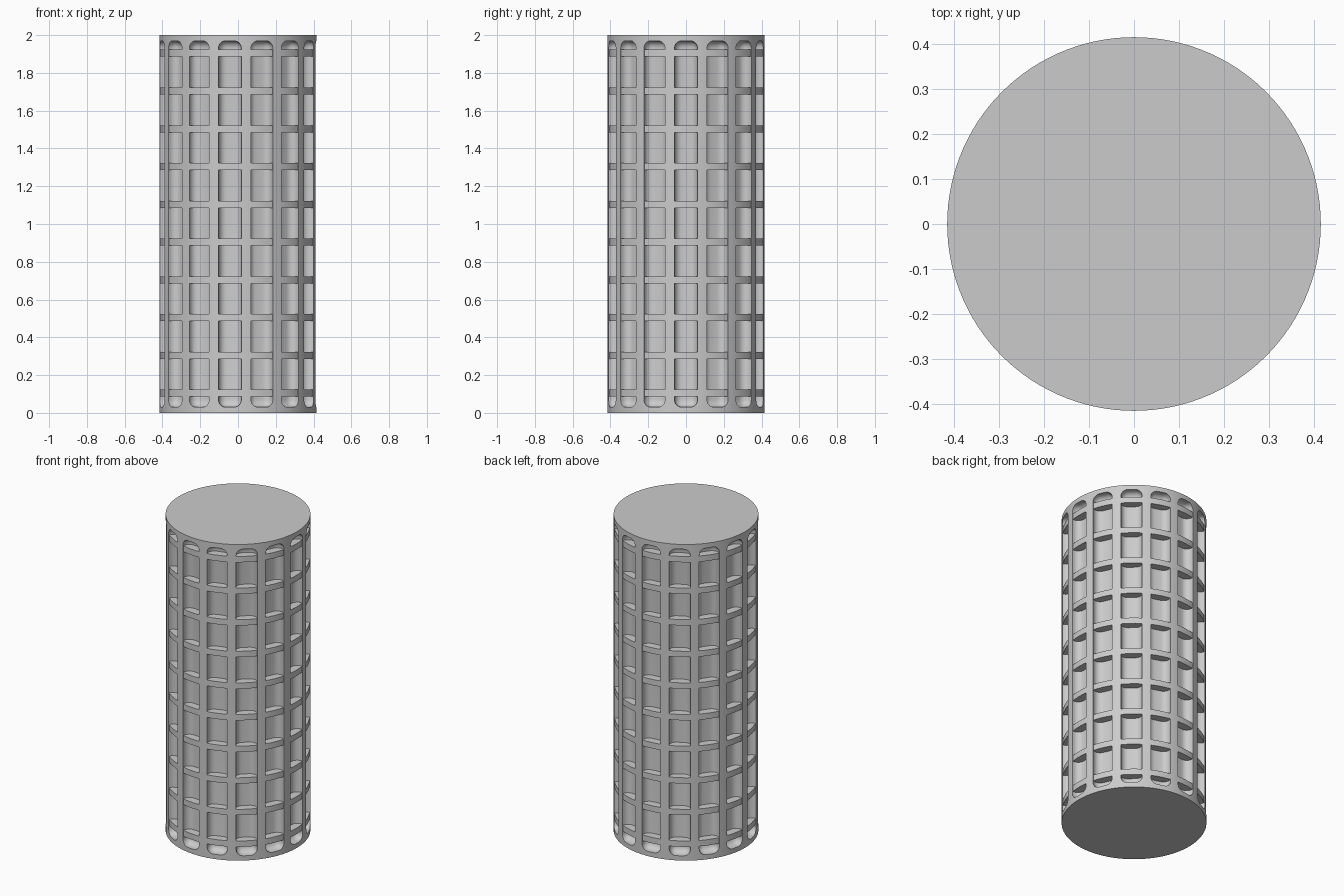
import bpy
import math
from mathutils import Matrix

RADIUS, HEIGHT, FLUTES, RINGS = 0.415, 2.0, 15, 10

if "Cube" in bpy.data.objects:
    bpy.data.objects.remove(bpy.data.objects["Cube"], do_unlink=True)

grey = bpy.data.materials.new("light grey")
grey.use_nodes = True
grey.diffuse_color = (0.6, 0.6, 0.6, 1)
grey.node_tree.nodes["Principled BSDF"].inputs["Base Color"].default_value = (0.6, 0.6, 0.6, 1)


def apply_modifiers(obj):
    bpy.ops.object.select_all(action="DESELECT")
    obj.select_set(True)
    bpy.context.view_layer.objects.active = obj
    for mod in list(obj.modifiers):
        bpy.ops.object.modifier_apply(modifier=mod.name)


def smooth(obj):
    bpy.ops.object.select_all(action="DESELECT")
    obj.select_set(True)
    bpy.context.view_layer.objects.active = obj
    bpy.ops.object.shade_smooth_by_angle(angle=math.radians(30))


# Solid column
bpy.ops.mesh.primitive_cylinder_add(vertices=120, radius=RADIUS, depth=HEIGHT,
                                    location=(0, 0, HEIGHT / 2))
column = bpy.context.object
column.name = "fluted_column"
column.data.materials.append(grey)

# Rounded pocket shape, reaching from the flute floor out past the wall
FLOOR, OUTER = 0.36, 0.52
bpy.ops.mesh.primitive_cube_add(size=1)
cutter = bpy.context.object
cutter.name = "flute_cutter"
cutter.data.transform(Matrix.Translation(((FLOOR + OUTER) / 2, 0, HEIGHT / 2))
                      @ Matrix.Diagonal((OUTER - FLOOR, 0.122, 1.94, 1)))
bevel = cutter.modifiers.new("round", "BEVEL")
bevel.width = 0.04
bevel.segments = 6
apply_modifiers(cutter)
cutter.data.materials.append(grey)

# Cut the flutes evenly around the column
for i in range(FLUTES):
    cutter.rotation_euler.z = math.tau * i / FLUTES
    bpy.context.view_layer.update()
    cut = column.modifiers.new("flute", "BOOLEAN")
    cut.operation = "DIFFERENCE"
    cut.solver = "EXACT"
    cut.object = cutter
    apply_modifiers(column)
bpy.data.objects.remove(cutter, do_unlink=True)
smooth(column)

# Thin rings bridging the flutes
for i in range(RINGS):
    bpy.ops.mesh.primitive_cylinder_add(vertices=120, radius=0.411, depth=0.037,
                                        location=(0, 0, 0.104 + 0.2 * i))
    ring = bpy.context.object
    ring.name = f"ring_{i + 1}"
    ring.data.materials.append(grey)
    smooth(ring)
